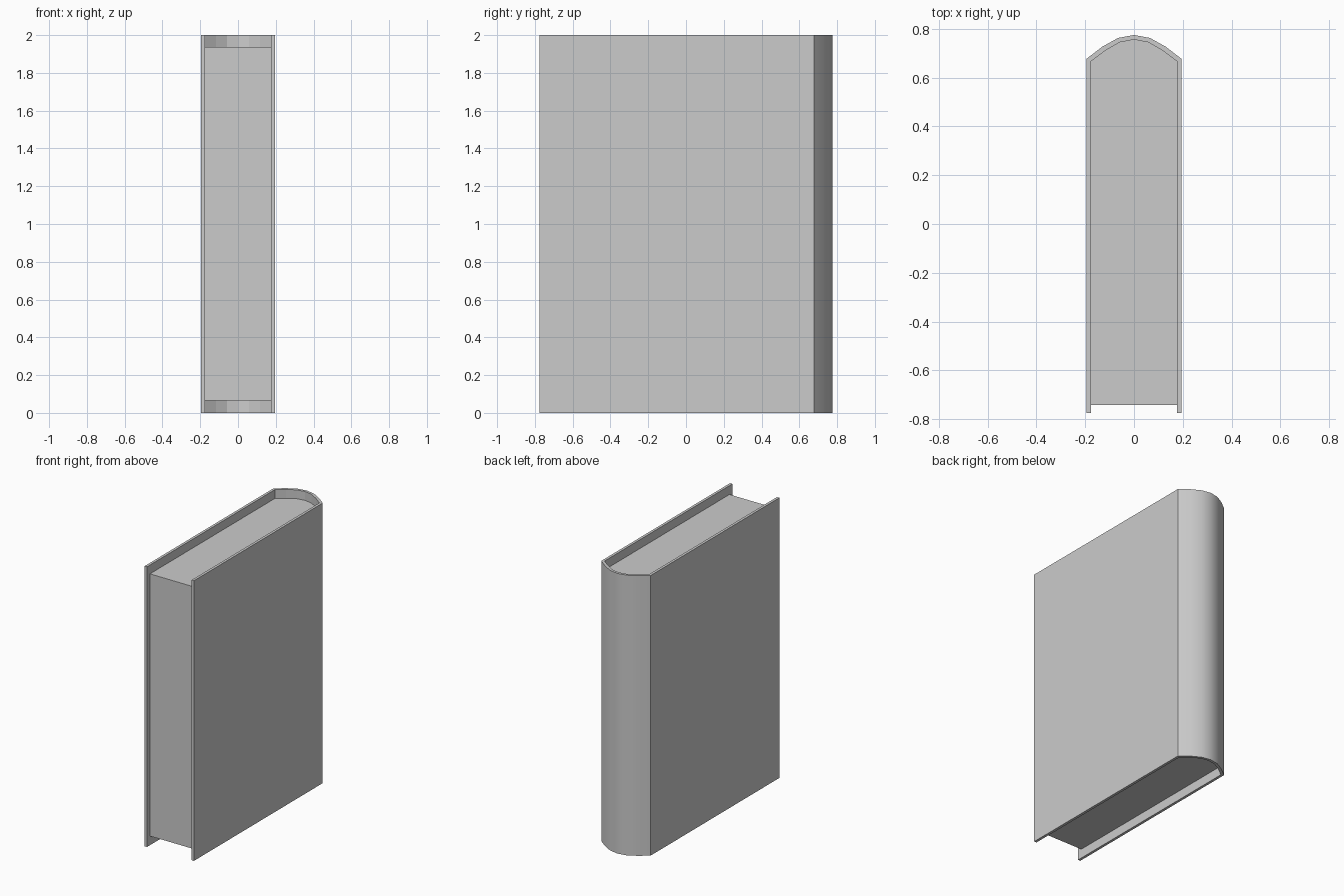
import bpy
import bmesh

if "Cube" in bpy.data.objects:
    bpy.data.objects.remove(bpy.data.objects["Cube"])


def prism(name, profile, z0, z1, smooth_sides=()):
    """Extrude a closed counter-clockwise xy outline from z0 to z1."""
    bm = bmesh.new()
    low = [bm.verts.new((x, y, z0)) for x, y in profile]
    high = [bm.verts.new((x, y, z1)) for x, y in profile]
    bm.faces.new(list(reversed(low)))
    bm.faces.new(high)
    n = len(profile)
    for i in range(n):
        j = (i + 1) % n
        face = bm.faces.new((low[i], low[j], high[j], high[i]))
        face.smooth = i in smooth_sides
    # keep every corner crisp except inside the rounded run
    for e in bm.edges:
        e.smooth = all(f.smooth for f in e.link_faces)
    mesh = bpy.data.meshes.new(name)
    bm.to_mesh(mesh)
    bm.free()
    obj = bpy.data.objects.new(name, mesh)
    bpy.context.collection.objects.link(obj)
    return obj


def spine_arc(half_width, heights):
    """Symmetric spine curve from +x to -x; heights run edge to crown."""
    ys = heights + heights[-2::-1]
    n = len(ys) - 1
    return [(half_width * (1 - 2 * i / n), y) for i, y in enumerate(ys)]


OUTER, INNER = 0.195, 0.176
outer_arc = spine_arc(OUTER, [0.677, 0.727, 0.763, 0.775])
inner_arc = spine_arc(INNER, [0.667, 0.711, 0.745, 0.756])
FRONT = -0.775

# Cover: two boards joined by the rounded spine, one continuous shell
cover = ([(INNER, FRONT), (OUTER, FRONT)] + outer_arc
         + [(-OUTER, FRONT), (-INNER, FRONT)] + inner_arc[::-1])
prism("cover", cover, 0.0, 2.0, smooth_sides=range(2, 8))

# Page block: fills the cover, set back from the front, top and bottom
pages = [(-INNER, -0.742), (INNER, -0.742)] + inner_arc
prism("page_block", pages, 0.065, 1.937)
